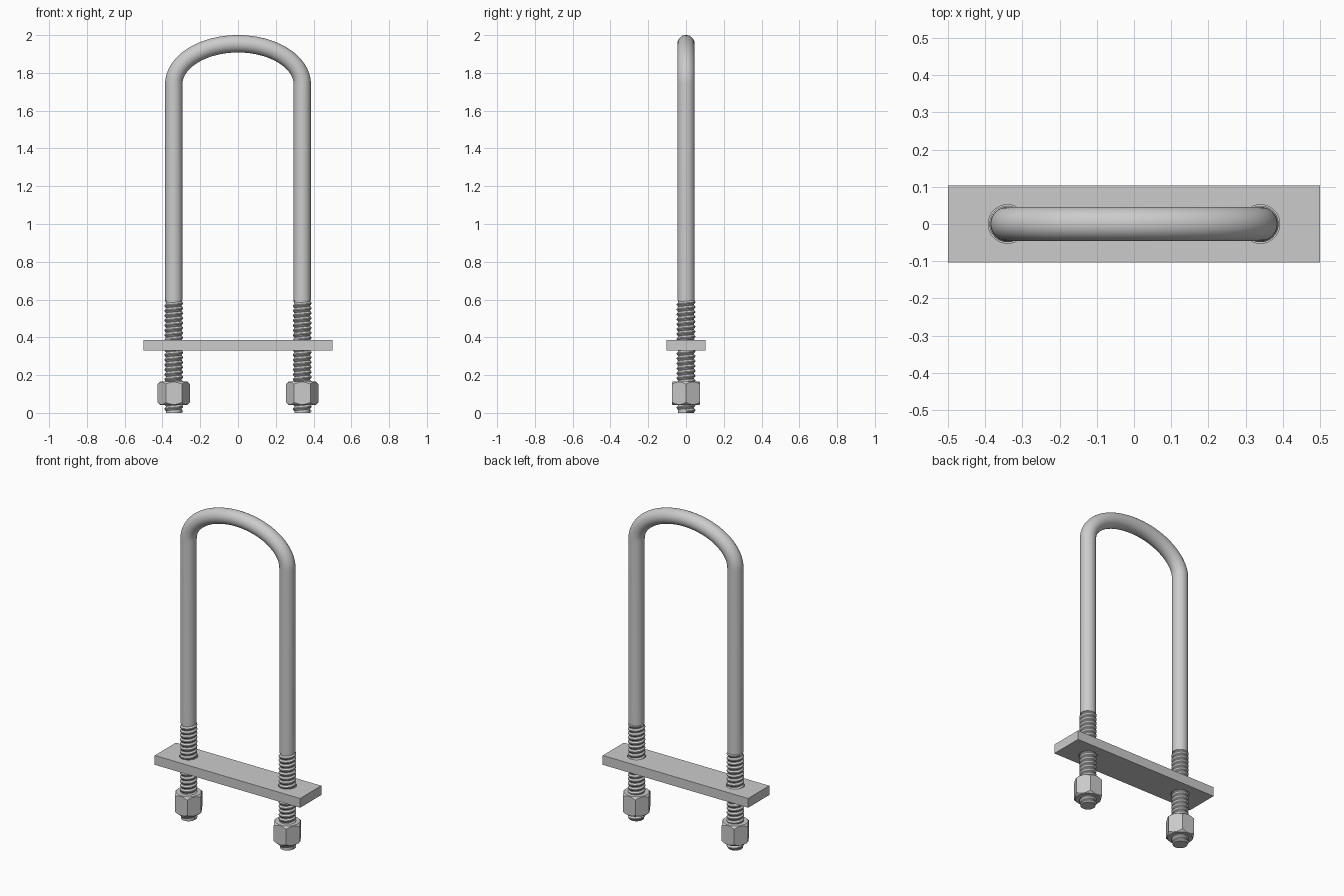
import bpy, bmesh
from math import sin, cos, pi, radians

if "Cube" in bpy.data.objects:
    bpy.data.objects.remove(bpy.data.objects["Cube"])

LEG_X = 0.34
ROD_R = 0.046
ROOT_R, CREST_R, PITCH, THREAD_TOP = 0.042, 0.049, 0.026, 0.6


def finish(name, bm, smooth=True, angle=35):
    bmesh.ops.recalc_face_normals(bm, faces=bm.faces)
    mesh = bpy.data.meshes.new(name)
    bm.to_mesh(mesh)
    bm.free()
    ob = bpy.data.objects.new(name, mesh)
    bpy.context.collection.objects.link(ob)
    bpy.ops.object.select_all(action='DESELECT')
    ob.select_set(True)
    bpy.context.view_layer.objects.active = ob
    if smooth:
        bpy.ops.object.shade_smooth_by_angle(angle=radians(angle))
    return ob


def loft(bm, rings, closed_ring=True, closed_path=False, caps=True):
    """Skin a list of point rings; returns nothing, adds faces to bm."""
    vs = [[bm.verts.new(p) for p in r] for r in rings]
    n = len(vs[0])
    pairs = list(zip(vs, vs[1:])) + ([(vs[-1], vs[0])] if closed_path else [])
    for a, b in pairs:
        for i in range(n if closed_ring else n - 1):
            j = (i + 1) % n
            bm.faces.new((a[i], a[j], b[j], b[i]))
    if caps and not closed_path:
        bm.faces.new(vs[0])
        bm.faces.new(vs[-1])


def circle(x, z, r, n=32):
    return [(x + r * cos(2 * pi * i / n), r * sin(2 * pi * i / n), z) for i in range(n)]


# Smooth bent rod: two straight legs and an elliptical arch
SPRING, RISE = 1.74, 0.214
path = [(LEG_X, THREAD_TOP - 0.005, 1, 0)]
for i in range(49):
    t = pi * i / 48
    nx, nz = cos(t) * RISE, sin(t) * LEG_X
    d = (nx * nx + nz * nz) ** 0.5
    path.append((LEG_X * cos(t), SPRING + RISE * sin(t), nx / d, nz / d))
path.append((-LEG_X, THREAD_TOP - 0.005, -1, 0))
rings = []
for x, z, nx, nz in path:
    ring = []
    for k in range(32):
        a = 2 * pi * k / 32
        c = ROD_R * cos(a)
        ring.append((x + nx * c, ROD_R * sin(a), z + nz * c))
    rings.append(ring)
bm = bmesh.new()
loft(bm, rings)
finish("bent_rod", bm)


# Threaded leg end: solid core with a helical ridge
def threaded_end(name, x):
    bm = bmesh.new()
    loft(bm, [circle(x, 0, ROOT_R), circle(x, THREAD_TOP, ROOT_R)])
    seg, start = 32, 0.008
    steps = int((THREAD_TOP - 2 * start) / PITCH * seg)
    profile = [(ROOT_R - 0.001, -0.5), (CREST_R, -0.1), (CREST_R, 0.1), (ROOT_R - 0.001, 0.5)]
    rings = []
    for i in range(steps + 1):
        a = 2 * pi * i / seg
        z = start + PITCH * i / seg
        rings.append([(x + r * cos(a), r * sin(a),
                       min(max(z + dz * PITCH, 0), THREAD_TOP)) for r, dz in profile])
    loft(bm, rings, closed_ring=False)
    finish(name, bm, angle=30)


# Hex nut with conical chamfers where the corners meet the end faces
def hex_nut(name, x, z0=0.042, z1=0.166, corner=0.085, bore=0.045, flat=0.071):
    bm = bmesh.new()
    rings = []
    for i in range(48):
        a = 2 * pi * i / 48
        hexr = corner * cos(pi / 6) / cos(a % (pi / 3) - pi / 6)
        drop = hexr - flat
        pts = [(bore, z0), (flat, z0), (hexr, z0 + drop),
               (hexr, z1 - drop), (flat, z1), (bore, z1)]
        rings.append([(x + r * cos(a), r * sin(a), z) for r, z in pts])
    loft(bm, rings, closed_path=True)
    finish(name, bm, angle=25)


# Clamp plate with two round holes
bm = bmesh.new()
bmesh.ops.create_cube(bm, size=1)
bmesh.ops.scale(bm, vec=(1.0, 0.208, 0.058), verts=bm.verts)
bmesh.ops.translate(bm, vec=(0, 0, 0.358), verts=bm.verts)
plate = finish("clamp_plate", bm, smooth=False)

for side, label in ((-1, "left"), (1, "right")):
    x = side * LEG_X
    threaded_end(label + "_threaded_end", x)
    hex_nut(label + "_hex_nut", x)
    bm = bmesh.new()
    loft(bm, [circle(x, 0.25, 0.052, 48), circle(x, 0.45, 0.052, 48)])
    cutter = finish(label + "_hole_cutter", bm, smooth=False)
    cutter.hide_render = True
    cutter.hide_set(True)
    mod = plate.modifiers.new(label + "_hole", 'BOOLEAN')
    mod.operation = 'DIFFERENCE'
    mod.solver = 'EXACT'
    mod.object = cutter
